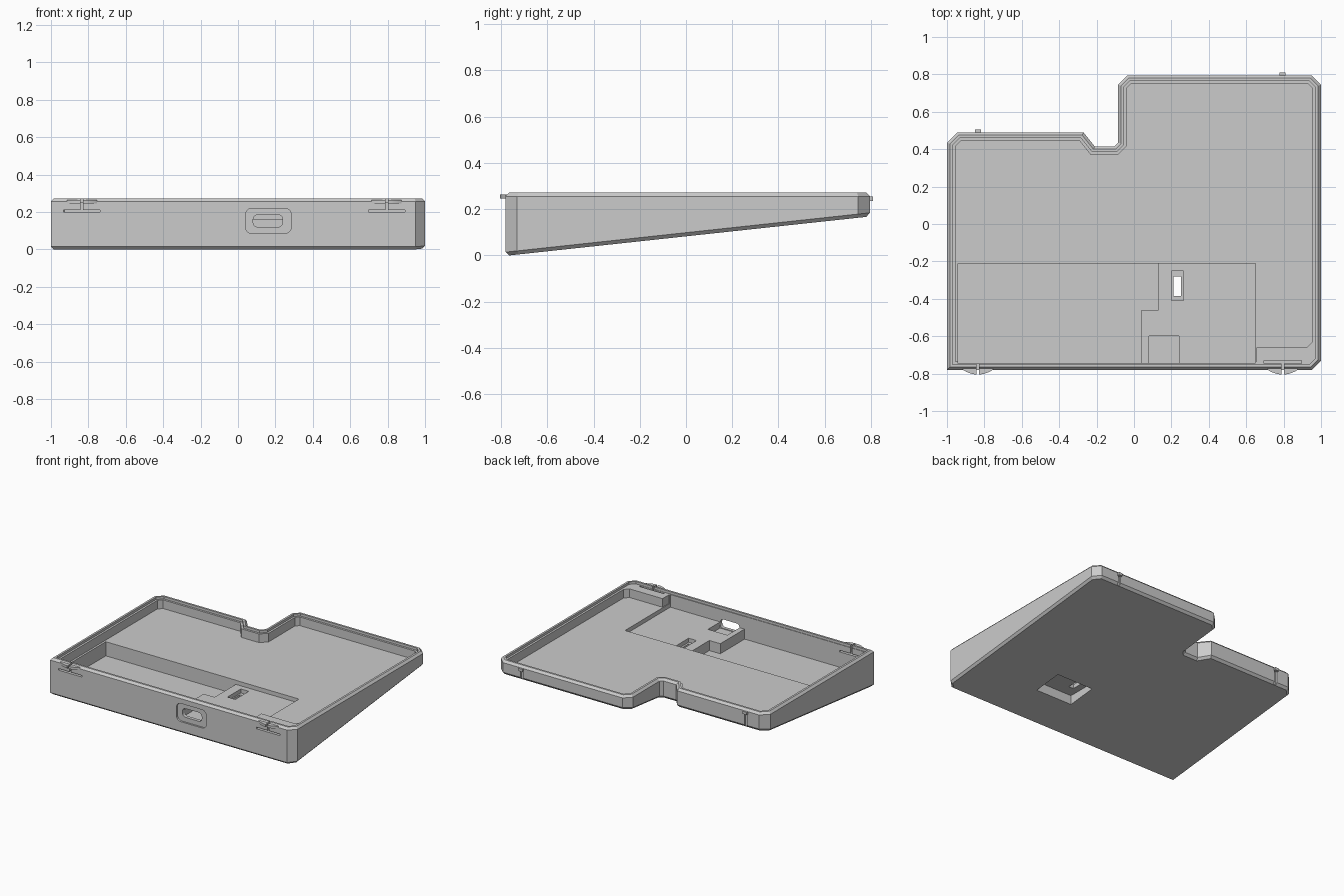
import bpy, bmesh
from mathutils import Vector

cube = bpy.data.objects.get("Cube")
if cube:
    bpy.data.objects.remove(cube, do_unlink=True)

grey = bpy.data.materials.new("plain_grey")
grey.use_nodes = True
grey.diffuse_color = (0.6, 0.6, 0.6, 1)
grey.node_tree.nodes["Principled BSDF"].inputs["Base Color"].default_value = (0.6, 0.6, 0.6, 1)


def make(name, bm):
    bmesh.ops.recalc_face_normals(bm, faces=bm.faces)
    mesh = bpy.data.meshes.new(name)
    bm.to_mesh(mesh)
    bm.free()
    mesh.materials.append(grey)
    obj = bpy.data.objects.new(name, mesh)
    bpy.context.collection.objects.link(obj)
    return obj


def loft(name, rings):
    """Closed solid through matching rings of points."""
    bm = bmesh.new()
    loops = [[bm.verts.new(p) for p in ring] for ring in rings]
    n = len(loops[0])
    for low, high in zip(loops, loops[1:]):
        for i in range(n):
            j = (i + 1) % n
            bm.faces.new((low[i], low[j], high[j], high[i]))
    bm.faces.new(loops[0][::-1])
    bm.faces.new(loops[-1])
    return make(name, bm)


def prism(name, pts, z0, z1):
    return loft(name, [[(x, y, z) for x, y in pts] for z in (z0, z1)])


def box(name, x, y, z, radius=0):
    """Box from ranges; radius rounds the edges that run along y."""
    bm = bmesh.new()
    bmesh.ops.create_cube(bm, size=1)
    for v in bm.verts:
        v.co = [(r[0] + r[1]) / 2 + c * (r[1] - r[0]) for r, c in zip((x, y, z), v.co)]
    if radius:
        edges = [e for e in bm.edges if abs(e.verts[0].co.y - e.verts[1].co.y) > 1e-4]
        bmesh.ops.bevel(bm, geom=edges, offset=radius, segments=5, profile=0.5, affect='EDGES')
    return make(name, bm)


def inset(pts, d):
    """Offset a counter-clockwise outline inwards by d."""
    out = []
    for i, p in enumerate(pts):
        p, a, b = Vector(p), Vector(pts[i - 1]), Vector(pts[(i + 1) % len(pts)])
        u, v = (p - a).normalized(), (b - p).normalized()
        n1, n2 = Vector((-u.y, u.x)), Vector((-v.y, v.x))
        out.append(tuple(p + (n1 + n2) * d / (1 + n1.dot(n2))))
    return out


def volume(mesh):
    bm = bmesh.new()
    bm.from_mesh(mesh)
    result = bm.calc_volume()
    bm.free()
    return result


def cut(target, cutter):
    """Subtract the cutter, keeping the first solver result that is a sound solid."""
    cutter.hide_render = True
    before = volume(target.data)
    mod = target.modifiers.new("cut", 'BOOLEAN')
    mod.operation = 'DIFFERENCE'
    mod.object = cutter
    result = None
    for solver in ('EXACT', 'MANIFOLD', 'FLOAT'):
        mod.solver = solver
        bpy.context.view_layer.update()
        graph = bpy.context.evaluated_depsgraph_get()
        mesh = bpy.data.meshes.new_from_object(target.evaluated_get(graph))
        if 0.25 * before < volume(mesh) < before:
            result = mesh
            break
    target.modifiers.remove(mod)
    if result:
        target.data = result
    bpy.data.objects.remove(cutter, do_unlink=True)


# Wedge body with chamfered edges
outline = [(-1, -0.78), (0.95, -0.78), (1, -0.73), (1, 0.745), (0.95, 0.795),
           (-0.035, 0.795), (-0.085, 0.745), (-0.085, 0.435), (-0.105, 0.415),
           (-0.21, 0.415), (-0.27, 0.49), (-0.945, 0.49), (-1, 0.435)]


def slope(y, lift=0.0):
    return (y + 0.765) * 0.108 + lift


small = inset(outline, 0.015)
body = loft("case_body", [
    [(x, y, slope(y)) for x, y in small],
    [(x, y, slope(y, 0.016)) for x, y in outline],
    [(x, y, 0.256) for x, y in outline],
    [(x, y, 0.272) for x, y in small]])

# Tray cavity with rim ledge and a solid front corner post
TOP = 0.35
cut(body, prism("ledge_cutter", inset(outline, 0.03), 0.254, TOP))
inner = inset(outline, 0.045)
cavity = [inner[0], (0.655, -0.735), (0.655, -0.66), (0.925, -0.66), (0.955, -0.63)] + inner[3:]
cut(body, prism("tray_cutter", cavity, 0.19, TOP + 0.01))

# Deep battery pocket, board shelf and connector bay
front, back = -0.746, -0.21
cut(body, prism("pocket_cutter", [(-0.94, front), (0.04, front), (0.04, -0.46),
                                  (0.13, -0.46), (0.13, back), (-0.94, back)], 0.085, TOP + 0.02))
cut(body, box("shelf_cutter", (-0.5, 0.65), (-0.744, -0.212), (0.16, TOP + 0.03)))
cut(body, box("bay_cutter", (0.08, 0.24), (-0.742, -0.6), (0.115, TOP)))

# Front connector port
cut(body, box("port_recess_cutter", (0.04, 0.285), (-0.9, -0.767), (0.085, 0.22), 0.035))
cut(body, box("port_cutter", (0.081, 0.239), (-0.91, -0.7), (0.12, 0.185), 0.025))

# Switch slot and the underside recess below it
cut(body, box("under_recess_cutter", (0.16, 0.46), (-0.47, -0.25), (-0.2, 0.1)))
cut(body, box("switch_recess_cutter", (0.2, 0.265), (-0.41, -0.252), (0.13, TOP)))
cut(body, box("switch_hole_cutter", (0.21, 0.25), (-0.385, -0.28), (0.05, TOP)))

# Relief behind the clip in the corner post
cut(body, box("relief_cutter", (0.695, 0.895), (-0.747, -0.73), (0.192, TOP)))

# Front spring clips: T-shaped slits and curved bumps
for side, cx in (("right", -0.835), ("left", 0.795)):
    cut(body, box("slit_cutter", (cx - 0.097, cx + 0.097), (-0.9, -0.739), (0.199, 0.211)))
    cut(body, box("slit_cutter", (cx - 0.006, cx + 0.006), (-0.91, -0.738), (0.205, TOP)))
    for half, s in (("outer", -1), ("inner", 1)):
        arc = [(0.006 + 0.074 * i / 8) for i in range(9)]
        pts = [(cx + s * t, -0.78 - 0.025 * (1 - (t / 0.08) ** 2)) for t in arc]
        pts += [(cx + s * 0.08, -0.765), (cx + s * 0.006, -0.765)]
        prism(f"{side}_clip_{half}_bump", pts, 0.246, 0.264)

# Back catches with a groove below each
for side, cx, y in (("right", -0.835, 0.49), ("left", 0.795, 0.795)):
    cut(body, box("groove_cutter", (cx - 0.01, cx + 0.01), (y - 0.012, y + 0.1), (0.1, 0.236)))
    box(f"{side}_back_catch", (cx - 0.016, cx + 0.016), (y - 0.02, y + 0.014), (0.236, 0.256))
